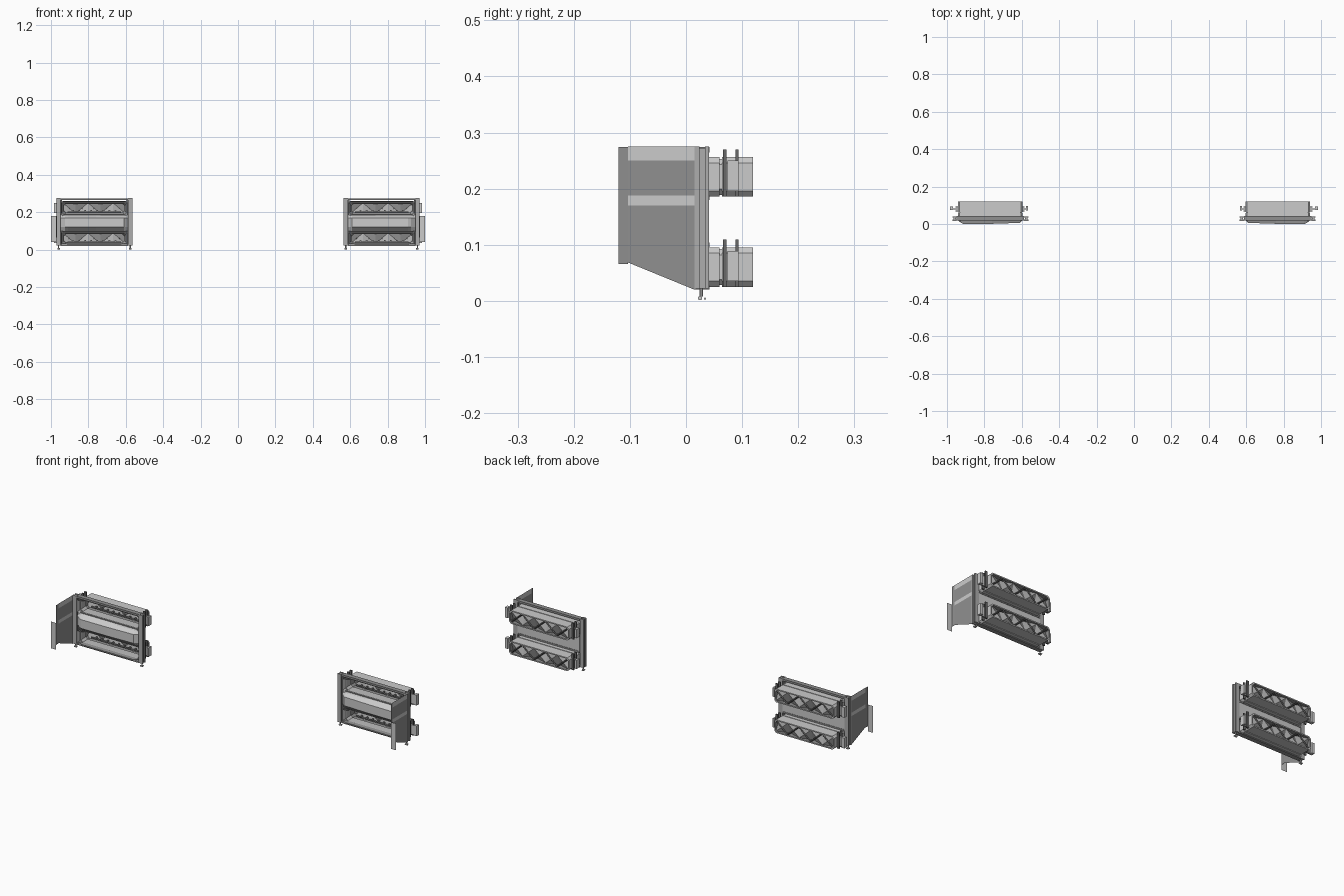
import bpy, bmesh, math
from mathutils import Vector, Matrix

if "Cube" in bpy.data.objects:
    bpy.data.objects.remove(bpy.data.objects["Cube"])

def shade(name, v):
    m = bpy.data.materials.new(name)
    m.diffuse_color = (v, v, v, 1)
    m.use_nodes = True
    m.node_tree.nodes["Principled BSDF"].inputs["Base Color"].default_value = m.diffuse_color
    return m

MID = shade("mid_grey", 0.42)
DIM = shade("dim_grey", 0.28)
DARK = shade("dark_grey", 0.14)

# Everything is modelled on the +x unit and mirrored to the -x unit
def finish(name, bm, mat=None):
    bmesh.ops.recalc_face_normals(bm, faces=bm.faces)
    me = bpy.data.meshes.new(name)
    bm.to_mesh(me)
    bm.free()
    if mat:
        me.materials.append(mat)
    ob = bpy.data.objects.new(name, me)
    bpy.context.scene.collection.objects.link(ob)
    m = ob.modifiers.new("Mirror", 'MIRROR')
    m.use_mirror_merge = False
    return ob

def add_box(bm, x0, x1, y0, y1, z0, z1):
    mat = Matrix.Translation(((x0+x1)/2, (y0+y1)/2, (z0+z1)/2)) @ \
        Matrix.Diagonal((x1-x0, y1-y0, z1-z0, 1))
    bmesh.ops.create_cube(bm, size=1, matrix=mat)

def boxes(name, dims, mat=None):
    bm = bmesh.new()
    for d in dims:
        add_box(bm, *d)
    return finish(name, bm, mat)

def add_cyl(bm, p, q, r, n=8):
    p, q = Vector(p), Vector(q)
    d = q - p
    mat = Matrix.Translation((p+q)/2) @ d.to_track_quat('Z', 'Y').to_matrix().to_4x4()
    bmesh.ops.create_cone(bm, cap_ends=True, segments=n, radius1=r, radius2=r,
                          depth=d.length, matrix=mat)

def loft(name, rings, closed=True, caps=False, mat=None):
    bm = bmesh.new()
    vs = [[bm.verts.new(p) for p in ring] for ring in rings]
    n = len(vs[0])
    for a, b in zip(vs, vs[1:]):
        for i in range(n if closed else n-1):
            j = (i+1) % n
            bm.faces.new((a[i], a[j], b[j], b[i]))
    if caps:
        bm.faces.new(vs[0])
        bm.faces.new(vs[-1])
    return finish(name, bm, mat)

X0, X1 = 0.595, 0.942          # tray ends

# Corner posts with a channel shape
for name, x0, x1 in (("inner_post", 0.565, 0.587), ("outer_post", 0.948, 0.970)):
    boxes(name, [(x0, x1, 0.015, 0.024, 0.022, 0.275),
                 (x0+.004, x1-.004, 0.024, 0.034, 0.022, 0.272),
                 (x0, x1, 0.034, 0.041, 0.022, 0.275)], MID)
    # Small round feet under each post
    bm = bmesh.new()
    xc = (x0+x1)/2
    add_cyl(bm, (xc, 0.027, 0.008), (xc, 0.027, 0.024), 0.003)
    add_cyl(bm, (xc-.007, 0.025, 0.005), (xc+.007, 0.025, 0.005), 0.004)
    add_cyl(bm, (xc-.006, 0.034, 0.004), (xc+.006, 0.034, 0.004), 0.002)
    finish(name + "_foot", bm)

# Top and bottom rails joining the posts
boxes("frame_rails", [(0.587, 0.948, 0.018, 0.042, 0.264, 0.274),
                      (0.587, 0.948, 0.018, 0.042, 0.020, 0.027),
                      (0.587, 0.948, 0.030, 0.042, 0.180, 0.188),
                      (0.587, 0.948, 0.030, 0.042, 0.096, 0.104)], DIM)

# Bowed front beam between the two openings
rings = []
for x, f in ((0.588, 0.026), (0.61, 0.006), (0.76, 0.001), (0.91, 0.000), (0.925, 0.006), (0.948, 0.026)):
    rings.append([(x, 0.040, 0.098), (x, 0.030, 0.100), (x, f, 0.122), (x, f, 0.168),
                  (x, 0.030, 0.185), (x, 0.040, 0.187)])
loft("front_beam", rings, caps=True)

# Bottom lip, sloping forward
loft("bottom_lip", [[(x, 0.040, 0.022), (x, f, 0.028), (x, f, 0.034), (x, 0.040, 0.028)]
                    for x, f in ((0.59, 0.024), (0.62, 0.010), (0.91, 0.008), (0.945, 0.024))],
     caps=True, mat=MID)

# Two lamp trays, repeated at both heights
for tag, z0 in (("lower", 0.025), ("upper", 0.186)):
    z1 = z0 + 0.070
    def ring(y, g, ch=0.010):
        a, b, c, d = X0+g, X1-g, z0+g, z1-g
        return [(a+ch, y, c), (b-ch, y, c), (b, y, c+ch), (b, y, d-ch),
                (b-ch, y, d), (a+ch, y, d), (a, y, d-ch), (a, y, c+ch)]
    # Outer shell, open at front and back
    loft(tag + "_tray_shell", [ring(0.036, 0.003), ring(0.036, 0), ring(0.060, 0),
                               ring(0.060, 0.003), ring(0.064, 0.003), ring(0.064, 0),
                               ring(0.119, 0), ring(0.119, 0.006)])
    # Dark inner wall of the shell
    loft(tag + "_tray_lining", [ring(0.119, 0.006), ring(0.036, 0.004)], mat=DIM)
    # Funnel surround around the opening
    loft(tag + "_tray_surround", [ring(0.024, -0.005), ring(0.042, 0.005), ring(0.070, 0.012)], mat=MID)
    # Faceted back plate, folded in a zigzag
    bm = bmesh.new()
    n = 5
    w = X1-X0-.012
    top = [bm.verts.new((X0+.006+w*i/n, 0.112 if i % 2 else 0.090, z1-.006)) for i in range(n+1)]
    bot = [bm.verts.new((X0+.006+w*i/n, 0.090 if i % 2 else 0.112, z0+.006)) for i in range(n+1)]
    for i in range(n):
        if i % 2:
            tris = ((top[i], bot[i], bot[i+1]), (top[i], bot[i+1], top[i+1]))
        else:
            tris = ((top[i], bot[i], top[i+1]), (bot[i], bot[i+1], top[i+1]))
        for t in tris:
            bm.faces.new(t)
    finish(tag + "_back_plate", bm, MID)
    # Truss ribs across the open back
    bm = bmesh.new()
    for i in range(n):
        za, zb = (z0+.006, z1-.006) if i % 2 else (z1-.006, z0+.006)
        add_cyl(bm, (X0+.006+w*i/n, 0.114, za), (X0+.006+w*(i+1)/n, 0.114, zb), 0.004, 4)
    finish(tag + "_truss_ribs", bm, DARK)
    # Row of small lamps inside the tray
    bm = bmesh.new()
    for i in range(8):
        x = X0 + 0.06 + i*(X1-X0-0.12)/7
        add_cyl(bm, (x, 0.080, z0+.022), (x, 0.092, z0+.022), 0.005, 8)
    add_box(bm, X0+.03, X1-.03, 0.086, 0.092, z0+.012, z0+.018)
    finish(tag + "_inner_lamps", bm, DIM)
    # End brackets
    boxes(tag + "_end_brackets", [
        (X1, 0.974, 0.078, 0.084, z0+.010, z1-.010),
        (0.968, 0.984, 0.074, 0.094, z0+.010, z1-.006),
        (0.572, X0, 0.078, 0.084, z0+.012, z1-.012),
        (0.568, 0.578, 0.072, 0.096, z0+.012, z1-.012)])
    # Dark clamp plates standing proud of the tray ends
    boxes(tag + "_clamp_plates", [(x, x+.012, y, y+.006, z0, z1+.014)
                                  for x in (X0-.010, X1) for y in (0.066, 0.088)], DARK)

# Flat outer side panel, built as bands with the lower corner cut away
XP = 0.969
bands = [("upper_band", 0.275, 0.250, None), ("upper_window", 0.250, 0.188, DIM),
         ("middle_band", 0.188, 0.170, None), ("lower_plate", 0.170, 0.020, DIM)]
for name, za, zb, mat in bands:
    bm = bmesh.new()
    bm.faces.new([bm.verts.new(p) for p in ((XP, 0.018, za), (XP, -0.103, za),
                                            (XP, -0.103, zb), (XP, 0.018, zb))])
    bmesh.ops.bisect_plane(bm, geom=bm.verts[:]+bm.edges[:]+bm.faces[:],
                           plane_co=(0, -0.10, 0.067),
                           plane_no=Vector((0, -0.045, -0.110)).normalized(), clear_outer=True)
    finish("side_panel_" + name, bm, mat)

# Front edge strip and outward flange
loft("panel_front_strip", [[(XP, -0.103, z), (XP+.001, -0.120, z)] for z in (0.066, 0.274)],
     closed=False, mat=DIM)
loft("panel_flange", [[(0.970, -0.120, z), (1.0, -0.120, z)] for z in (0.040, 0.180)], closed=False)
